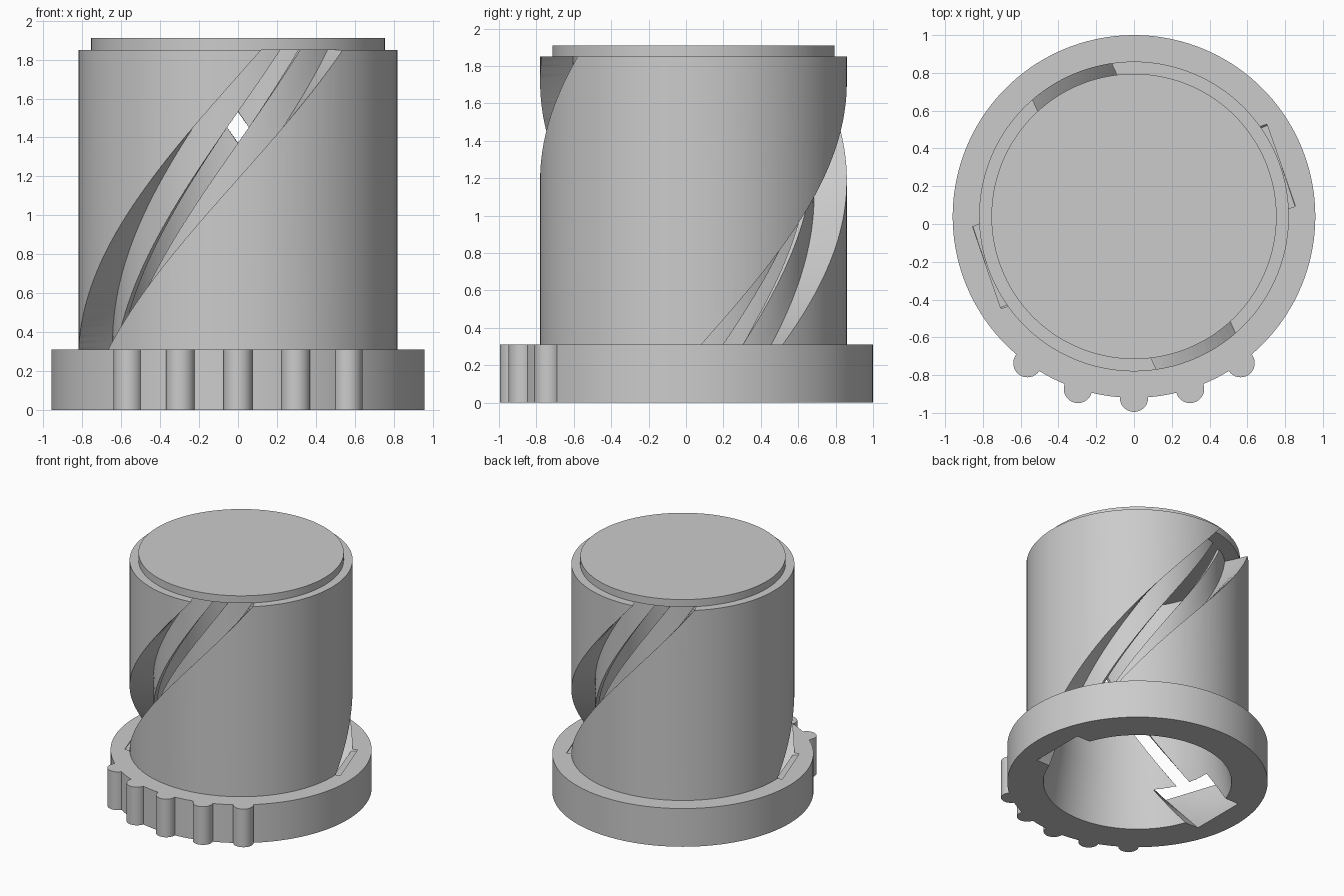
import bpy, bmesh, math
from mathutils import Vector

cube = bpy.data.objects.get("Cube")
if cube:
    bpy.data.objects.remove(cube, do_unlink=True)

CENTRE_Y = 0.04
BODY_TOP = 1.85
FLANGE_TOP = 0.31
TWIST = 62.0          # degrees of slot rotation per unit of height

grey = bpy.data.materials.new("matte grey")
grey.use_nodes = True
grey.diffuse_color = (0.6, 0.6, 0.6, 1)
grey.node_tree.nodes["Principled BSDF"].inputs["Base Color"].default_value = (0.6, 0.6, 0.6, 1)


def make_object(name, bm):
    mesh = bpy.data.meshes.new(name)
    bm.to_mesh(mesh)
    bm.free()
    mesh.materials.append(grey)
    obj = bpy.data.objects.new(name, mesh)
    bpy.context.collection.objects.link(obj)
    obj.location.y = CENTRE_Y
    return obj


def activate(obj):
    bpy.ops.object.select_all(action='DESELECT')
    obj.select_set(True)
    bpy.context.view_layer.objects.active = obj


def smooth(obj):
    activate(obj)
    bpy.ops.object.shade_smooth_by_angle(angle=math.radians(30))


def lathe(name, profile, steps=144):
    """Closed ring made by turning a closed (radius, height) profile."""
    bm = bmesh.new()
    rings = []
    for i in range(steps):
        a = math.tau * i / steps
        rings.append([bm.verts.new((r * math.cos(a), r * math.sin(a), z)) for r, z in profile])
    n = len(profile)
    for i in range(steps):
        a, b = rings[i], rings[(i + 1) % steps]
        for j in range(n):
            bm.faces.new((a[j], b[j], b[(j + 1) % n], a[(j + 1) % n]))
    bm.normal_update()
    bmesh.ops.recalc_face_normals(bm, faces=bm.faces)
    return make_object(name, bm)


def cylinder(name, radius, z0, z1, x=0, y=0, steps=32):
    bm = bmesh.new()
    bmesh.ops.create_cone(bm, cap_ends=True, segments=steps, radius1=radius,
                          radius2=radius, depth=z1 - z0)
    bmesh.ops.translate(bm, verts=bm.verts, vec=Vector((x, y, (z0 + z1) / 2)))
    return make_object(name, bm)


def helix_cutter(name, turn, half, r_in, outer, heights, arc=8):
    """Parallel-sided slot with a round floor, twisted as it rises."""
    bm = bmesh.new()
    rings = []
    widths = [half * (2 * i / arc - 1) for i in range(arc + 1)]
    for z in heights:
        a = math.radians(TWIST * z - 180 + turn)
        out = Vector((math.cos(a), math.sin(a), 0))
        side = Vector((-math.sin(a), math.cos(a), 0))
        points = [(w, outer(z)) for w in widths]
        points += [(w, math.sqrt(r_in ** 2 - w ** 2)) for w in reversed(widths)]
        rings.append([bm.verts.new(out * d + side * w + Vector((0, 0, z))) for w, d in points])
    n = len(rings[0])
    for a, b in zip(rings, rings[1:]):
        for j in range(n):
            bm.faces.new((a[j], a[(j + 1) % n], b[(j + 1) % n], b[j]))
    # Caps are strips of quads between the outer and inner edges
    for j in range(arc):
        quad = (j, j + 1, n - 2 - j, n - 1 - j)
        bm.faces.new([rings[0][q] for q in reversed(quad)])
        bm.faces.new([rings[-1][q] for q in quad])
    bm.normal_update()
    bmesh.ops.triangulate(bm, faces=bm.faces)
    obj = make_object(name, bm)
    obj.hide_render = True
    return obj


def spread(z0, z1, count):
    return [z0 + (z1 - z0) * i / count for i in range(count + 1)]


# Hollow body with its base flange and a bore that widens at the mouth
body = lathe("body_and_flange", [
    (0.694, 0), (0.96, 0), (0.96, FLANGE_TOP), (0.82, FLANGE_TOP),
    (0.82, BODY_TOP), (0.62, BODY_TOP), (0.62, 0.45)])

# Two opposite spiral slots: wide groove, shallower inside the flange, and a narrow through cut
for turn in (0, 180):
    cutters = [
        helix_cutter("groove_cutter", turn, 0.23, 0.645, lambda z: 0.825 if z > 0.3 else 0.775,
                     spread(-0.05, 0.298, 12) + spread(0.302, 1.9, 56)),
        helix_cutter("through_cutter", turn, 0.055, 0.5, lambda z: 0.7, spread(-0.06, 1.91, 70)),
    ]
    for cutter in cutters:
        bpy.context.view_layer.update()
        activate(body)
        cut = body.modifiers.new("slot", 'BOOLEAN')
        cut.operation = 'DIFFERENCE'
        cut.solver = 'EXACT'
        cut.object = cutter
        bpy.ops.object.modifier_apply(modifier=cut.name)
        bpy.data.objects.remove(cutter, do_unlink=True)
smooth(body)

# Lid disc closing the top
smooth(cylinder("top_disc", 0.755, BODY_TOP, 1.91, steps=144))

# Grip ribs along the front of the flange
for i in range(-2, 3):
    a = math.radians(18 * i)
    smooth(cylinder(f"grip_rib_{i + 3}", 0.075, 0, FLANGE_TOP,
                    0.96 * math.sin(a), -0.96 * math.cos(a)))
